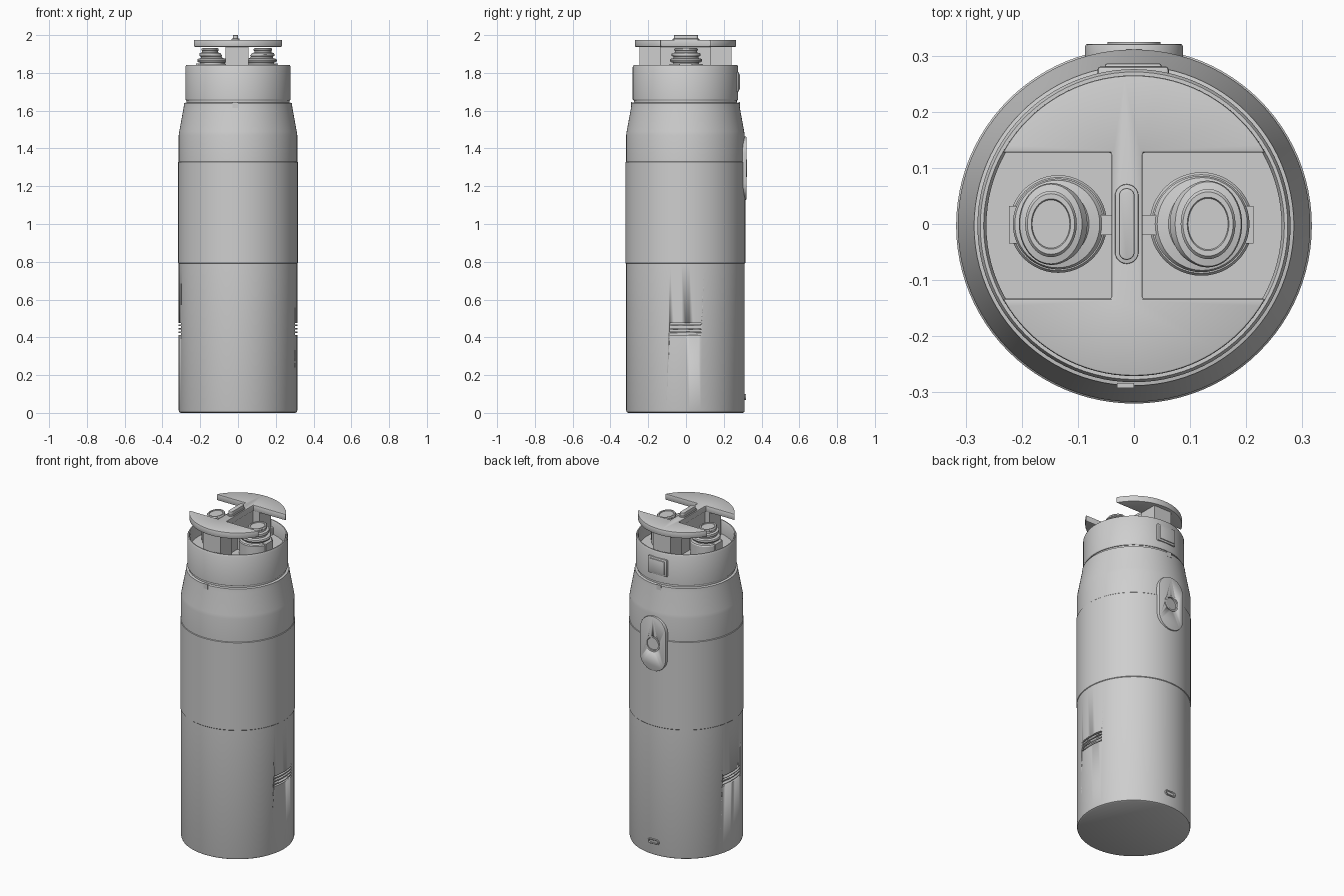
import bpy, bmesh, math
from mathutils import Matrix, Vector

if "Cube" in bpy.data.objects:
    bpy.data.objects.remove(bpy.data.objects["Cube"], do_unlink=True)

CY = -0.003   # y of the bottle axis
GREY = (0.62, 0.62, 0.62, 1)
grey = bpy.data.materials.new("light_grey")
grey.use_nodes = True
grey.diffuse_color = GREY
grey.node_tree.nodes["Principled BSDF"].inputs["Base Color"].default_value = GREY


def finish(name, bm, bevel=0):
    bmesh.ops.recalc_face_normals(bm, faces=bm.faces)
    mesh = bpy.data.meshes.new(name)
    bm.to_mesh(mesh)
    bm.free()
    mesh.materials.append(grey)
    ob = bpy.data.objects.new(name, mesh)
    bpy.context.collection.objects.link(ob)
    bpy.ops.object.select_all(action="DESELECT")
    ob.select_set(True)
    bpy.context.view_layer.objects.active = ob
    if bevel:
        mod = ob.modifiers.new("bevel", "BEVEL")
        mod.width, mod.segments, mod.limit_method = bevel, 2, "ANGLE"
        bpy.ops.object.modifier_apply(modifier="bevel")
    bpy.ops.object.shade_smooth_by_angle(angle=math.radians(30))
    return ob


def lathe(name, profile, centre=(0, CY, 0), steps=96, closed=False, turn=None, reshape=None):
    """Revolve (radius, height) points about the vertical axis."""
    bm = bmesh.new()
    verts = [bm.verts.new((r, 0, z)) for r, z in profile]
    edges = [bm.edges.new(p) for p in zip(verts, verts[1:])]
    if closed:
        edges.append(bm.edges.new((verts[-1], verts[0])))
    bmesh.ops.spin(bm, geom=verts + edges, axis=(0, 0, 1), cent=(0, 0, 0),
                   angle=math.tau, steps=steps)
    bmesh.ops.remove_doubles(bm, verts=bm.verts, dist=1e-5)
    for v in bm.verts:
        if reshape:
            reshape(v)
        if turn:
            v.co = turn @ v.co
        v.co += Vector(centre)
    return finish(name, bm)


def prism(name, outline, low, high, axis="Z", bevel=0):
    """Extrude a flat outline along z, or an (x, z) outline along y."""
    bm = bmesh.new()
    place = (lambda a, b: (a, b, low)) if axis == "Z" else (lambda a, b: (a, low, b))
    face = bm.faces.new([bm.verts.new(place(a, b)) for a, b in outline])
    ext = bmesh.ops.extrude_face_region(bm, geom=[face])
    move = (0, 0, high - low) if axis == "Z" else (0, high - low, 0)
    bmesh.ops.translate(bm, vec=move, verts=[v for v in ext["geom"] if isinstance(v, bmesh.types.BMVert)])
    return finish(name, bm, bevel)


def box(name, x, y, z, bevel=0):
    outline = [(x[0], y[0]), (x[1], y[0]), (x[1], y[1]), (x[0], y[1])]
    return prism(name, outline, z[0], z[1], bevel=bevel)


def arc(cx, cy, r, start, end, n=12):
    return [(cx + r * math.cos(start + (end - start) * i / n),
             cy + r * math.sin(start + (end - start) * i / n)) for i in range(n + 1)]


def stadium(cx, cy, r, straight, upright=True):
    pi, h = math.pi, straight / 2
    if upright:
        return arc(cx, cy + h, r, 0, pi) + arc(cx, cy - h, r, pi, 2 * pi)
    return arc(cx + h, cy, r, -pi / 2, pi / 2) + arc(cx - h, cy, r, pi / 2, 1.5 * pi)


def cut(target, cutter):
    cutter.hide_render = True
    mod = target.modifiers.new("cut", "BOOLEAN")
    mod.operation, mod.solver, mod.object = "DIFFERENCE", "EXACT", cutter
    bpy.context.view_layer.objects.active = target
    bpy.ops.object.modifier_apply(modifier="cut")
    bpy.data.objects.remove(cutter, do_unlink=True)


# Bottle body with tapered shoulder and neck
R = 0.314
body = lathe("bottle_body", [(0, 0), (R - 0.01, 0), (R - 0.003, 0.004), (R, 0.014), (R, 0.79),
                             (R + 0.003, 0.793), (R + 0.003, 1.327), (R, 1.33), (R, 1.47),
                             (R - 0.003, 1.49), (0.288, 1.615), (0.285, 1.64), (0.272, 1.643),
                             (0.272, 1.67), (0, 1.67)])

# Vent slots on both sides
for side in (-1, 1):
    for i in range(4):
        z = 0.418 + i * 0.018
        xs = sorted((side * 0.295, side * 0.34))
        cut(body, box("vent_cutter", xs, (-0.087, 0.081), (z - 0.005, z + 0.005)))

# Open lid cup
lathe("lid_cup", [(0, 1.655), (0.276, 1.655), (0.279, 1.66), (0.279, 1.832), (0.274, 1.842),
                  (0.268, 1.842), (0.263, 1.832), (0.263, 1.76), (0, 1.76)])

# Alignment marks on the shoulder, front and back
for name, y in (("front_mark", -0.292), ("back_mark", 0.277)):
    box(name, (-0.03, 0.0), (y, y + 0.009), (1.615, 1.645))

# Latch button on the back of the lid
box("latch_frame", (-0.065, 0.062), (0.24, 0.281), (1.70, 1.805), 0.006)
box("latch_button", (-0.052, 0.049), (0.26, 0.286), (1.712, 1.793), 0.004)

# Oval control panel with a round rocker switch
panel = prism("control_panel", stadium(0, 1.295, 0.087, 0.16), 0.26, 0.321, "Y", 0.004)
cut(panel, prism("switch_cutter", arc(0, 1.295, 0.04, 0, math.tau * 39 / 40, 39), 0.31, 0.34, "Y"))
to_back = Matrix.Rotation(-math.pi / 2, 3, "X")
lathe("switch_ring", [(0.038, 0.0), (0.038, 0.011), (0.047, 0.011), (0.047, 0.0)],
      (0, 0.313, 1.295), 48, True, to_back)
lathe("switch_disc", [(0, -0.004), (0.036, -0.004), (0.036, 0.0), (0, 0.0)], (0, 0.317, 1.295), 48,
      turn=Matrix.Rotation(math.radians(8), 3, "Z") @ to_back)

# Charging port
port = prism("charging_port", stadium(0, 0.085, 0.016, 0.042, False), 0.28, 0.317, "Y", 0.002)
cut(port, prism("port_cutter", stadium(0, 0.085, 0.009, 0.042, False), 0.308, 0.33, "Y"))

# Round top plate notched on both sides
pr = 0.268
a = math.asin(0.13 / pr)
outline = arc(0, 0, pr, a, math.pi - a, 32) + [(-0.04, 0.13), (-0.04, -0.13)]
outline += arc(0, 0, pr, math.pi + a, math.tau - a, 32) + [(0.015, -0.13), (0.015, 0.13)]
prism("top_plate", [(x, y + CY) for x, y in outline], 1.938, 1.975, bevel=0.004)

# Supports under the plate
box("front_support", (-0.065, 0.055), (-0.245, -0.135), (1.755, 1.94))
box("back_support", (-0.065, 0.055), (0.13, 0.24), (1.755, 1.94))
box("middle_web", (-0.035, 0.01), (-0.14, 0.135), (1.755, 1.94))

# Raised slider on the bridge
prism("slider_rim", stadium(-0.013, 0, 0.021, 0.10), 1.97, 1.981, bevel=0.002)
prism("slider", stadium(-0.013, 0, 0.014, 0.10), 1.97, 2.0, bevel=0.003)

# Pair of ribbed nozzles with narrowed, outward leaning tips
for name, x, size, lean in (("right_nozzle", -0.135, 1.0, -0.013), ("left_nozzle", 0.12, 1.06, 0.012)):
    def narrow(v):
        t = min(max((v.co.z - 1.87) / 0.03, 0), 1)
        v.co.x = v.co.x * (1 - 0.22 * t) + lean * t

    rings = [(0, 1.755), (0.087, 1.755), (0.087, 1.84), (0.083, 1.846), (0.066, 1.848), (0.066, 1.854),
             (0.078, 1.858), (0.081, 1.866), (0.078, 1.874), (0.062, 1.878), (0.062, 1.886),
             (0.071, 1.890), (0.073, 1.897), (0.071, 1.904), (0.055, 1.908), (0.054, 1.916),
             (0.059, 1.919), (0.059, 1.926), (0.054, 1.932), (0.045, 1.932), (0.043, 1.928), (0, 1.928)]
    lathe(name, [(r * size, z) for r, z in rings], (x, 0, 0), 48, reshape=narrow)

# Clips holding the nozzles
box("right_outer_clip", (-0.223, -0.2), (-0.035, 0.032), (1.755, 1.85))
box("left_outer_clip", (0.19, 0.213), (-0.035, 0.032), (1.755, 1.85))
box("right_inner_clip", (-0.06, -0.03), (-0.02, 0.016), (1.755, 1.87))
box("left_inner_clip", (0.005, 0.04), (-0.02, 0.016), (1.755, 1.87))
